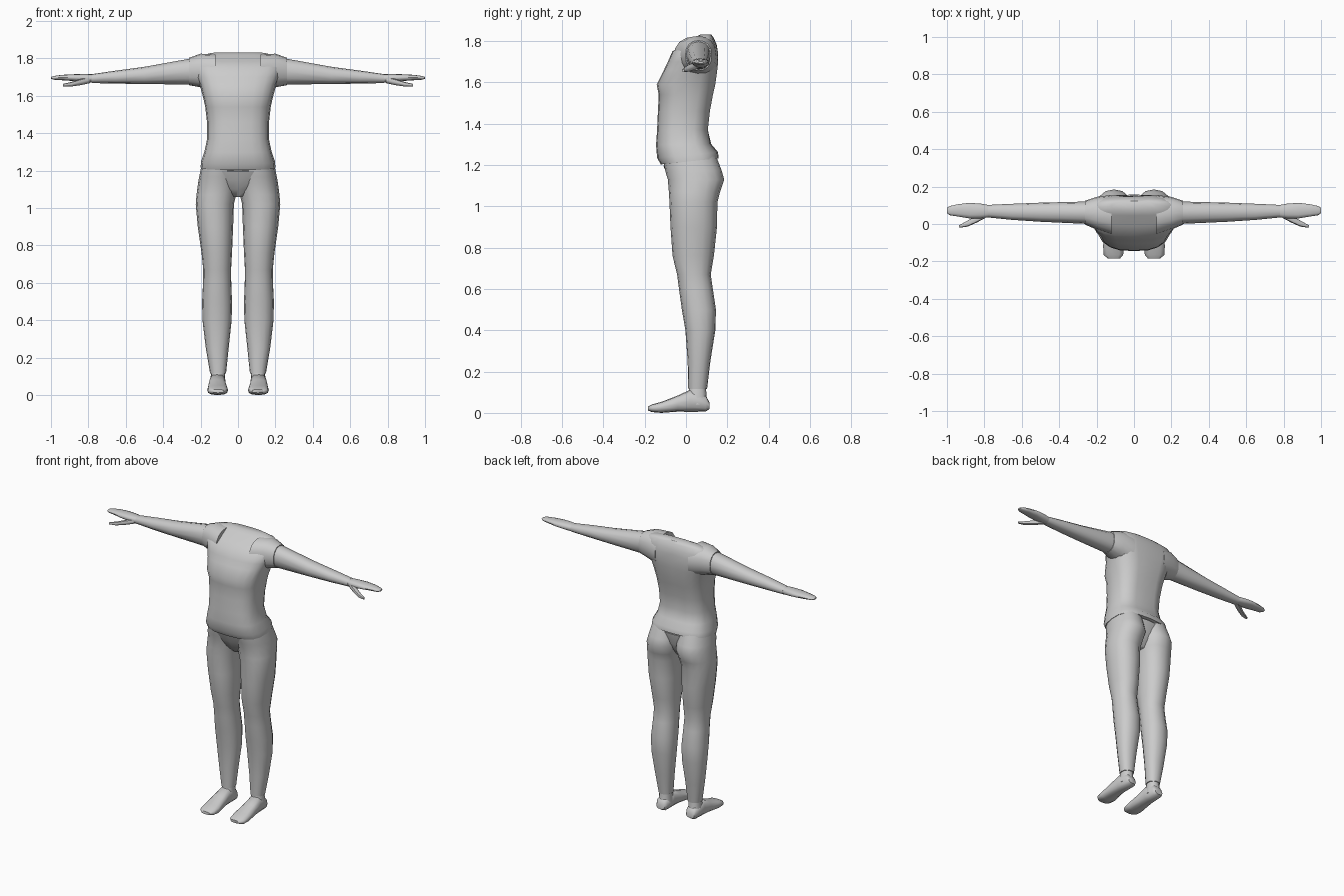
import bpy, bmesh, math

grey = bpy.data.materials.new("soft grey")
grey.diffuse_color = (0.6, 0.6, 0.6, 1)


def loft(name, axis, sections, sides=16, n=2.3, mirror=False, tweak=None):
    """Skin rounded sections (pos, a0, a1, b0, b1) placed along one axis."""
    bm = bmesh.new()
    rings = []
    for pos, a0, a1, b0, b1 in sections:
        ring = []
        for i in range(sides):
            t = 2 * math.pi * i / sides
            c, s = math.cos(t), math.sin(t)
            a = (a0 + a1) / 2 + (a1 - a0) / 2 * math.copysign(abs(c) ** (2 / n), c)
            b = (b0 + b1) / 2 + (b1 - b0) / 2 * math.copysign(abs(s) ** (2 / n), s)
            co = {"x": (pos, a, b), "y": (a, pos, b), "z": (a, b, pos)}[axis]
            ring.append(bm.verts.new(tweak(*co) if tweak else co))
        rings.append(ring)
    for r0, r1 in zip(rings, rings[1:]):
        for i in range(sides):
            j = (i + 1) % sides
            bm.faces.new((r0[i], r0[j], r1[j], r1[i]))
    bm.faces.new(rings[0])
    bm.faces.new(rings[-1])
    bmesh.ops.recalc_face_normals(bm, faces=bm.faces)
    me = bpy.data.meshes.new(name)
    bm.to_mesh(me)
    bm.free()
    me.materials.append(grey)
    ob = bpy.data.objects.new(name, me)
    bpy.context.collection.objects.link(ob)
    bpy.ops.object.select_all(action='DESELECT')
    ob.select_set(True)
    bpy.context.view_layer.objects.active = ob
    bpy.ops.object.shade_smooth_by_angle(angle=math.radians(50))
    if mirror:
        ob.modifiers.new("mirror", 'MIRROR').use_mirror_merge = False
    return ob


def waist_tilt(x, y, z):
    # waistline rises to the back, fading out away from the waist
    fade = max(0, 1 - abs(z - 1.23) / 0.08)
    return x, y, z + 0.125 * (y - 0.02) * fade


def torso_shape(x, y, z):
    # spine groove plus the waist tilt
    if y > 0.05 and abs(x) < 0.01 and 1.3 < z < 1.76:
        y -= 0.012
    return waist_tilt(x, y, z)


# Torso: z, half width, front, back
torso = [
    (1.218, .200, -.122, .158), (1.25, .198, -.140, .155),
    (1.30, .180, -.145, .122), (1.37, .165, -.140, .110),
    (1.46, .166, -.136, .120), (1.54, .175, -.132, .135),
    (1.59, .186, -.142, .147), (1.66, .205, -.107, .156),
    (1.70, .222, -.088, .160), (1.75, .235, -.066, .158),
    (1.785, .225, -.010, .148), (1.818, .200, .045, .133),
    (1.832, .120, .070, .122)]
loft("torso", "z", [(z, -w, w, f, b) for z, w, f, b in torso],
     sides=20, n=2.8, tweak=torso_shape)

# Short sleeves blending the shoulders into the arms
loft("sleeve", "x", [
    (.12, -.06, .155, 1.62, 1.822), (.20, -.03, .145, 1.645, 1.825),
    (.262, -.003, .124, 1.657, 1.803)], mirror=True)

# Arms
loft("arm", "x", [
    (.20, .000, .120, 1.665, 1.805), (.26, .001, .120, 1.660, 1.798),
    (.50, .012, .114, 1.663, 1.755), (.65, .022, .108, 1.665, 1.735),
    (.78, .035, .102, 1.668, 1.716)], sides=12, mirror=True)

# Mitten hands with separate thumbs
loft("hand", "x", [
    (.77, .037, .100, 1.669, 1.715), (.82, .030, .109, 1.672, 1.717),
    (.88, .030, .113, 1.679, 1.715), (.94, .040, .106, 1.683, 1.712),
    (.985, .047, .096, 1.686, 1.706), (1.0, .058, .086, 1.691, 1.701)],
     sides=12, mirror=True)
loft("thumb", "x", [
    (.79, .035, .075, 1.668, 1.702), (.84, .008, .045, 1.657, 1.690),
    (.89, -.014, .018, 1.650, 1.674), (.935, -.020, -.007, 1.650, 1.664)],
     sides=8, mirror=True)

# Pelvis filling the gap between the thighs
pelvis = [(1.06, .03, -.03, .08), (1.10, .11, -.062, .11),
          (1.15, .17, -.09, .135), (1.21, .194, -.11, .148)]
loft("pelvis", "z", [(z, -w, w, f, b) for z, w, f, b in pelvis],
     n=2.6, tweak=waist_tilt)

# Legs: z, inner, outer, front, back
loft("leg", "z", [
    (1.228, .000, .195, -.108, .146), (1.17, .000, .207, -.099, .172),
    (1.13, .000, .214, -.088, .185), (1.07, .010, .222, -.083, .165),
    (1.02, .022, .226, -.080, .152), (.90, .026, .215, -.075, .150),
    (.76, .032, .195, -.065, .135), (.67, .037, .186, -.043, .120),
    (.60, .036, .187, -.034, .130), (.50, .032, .192, -.020, .145),
    (.40, .034, .190, -.003, .142), (.25, .050, .172, .008, .118),
    (.115, .064, .149, .011, .102)], n=2.2, mirror=True, tweak=waist_tilt)

# Ankles
loft("ankle", "z", [
    (.13, .070, .143, .018, .096), (.08, .068, .148, .008, .100),
    (.04, .066, .151, .000, .108)], sides=12, mirror=True)

# Feet: heel to toe
loft("foot", "y", [
    (.113, .080, .138, .018, .052), (.095, .069, .148, .006, .085),
    (.02, .066, .154, .005, .112), (-.04, .062, .160, .006, .084),
    (-.12, .053, .165, .000, .053), (-.165, .058, .162, .004, .041),
    (-.185, .075, .140, .012, .030)], sides=12, n=2.6, mirror=True)
